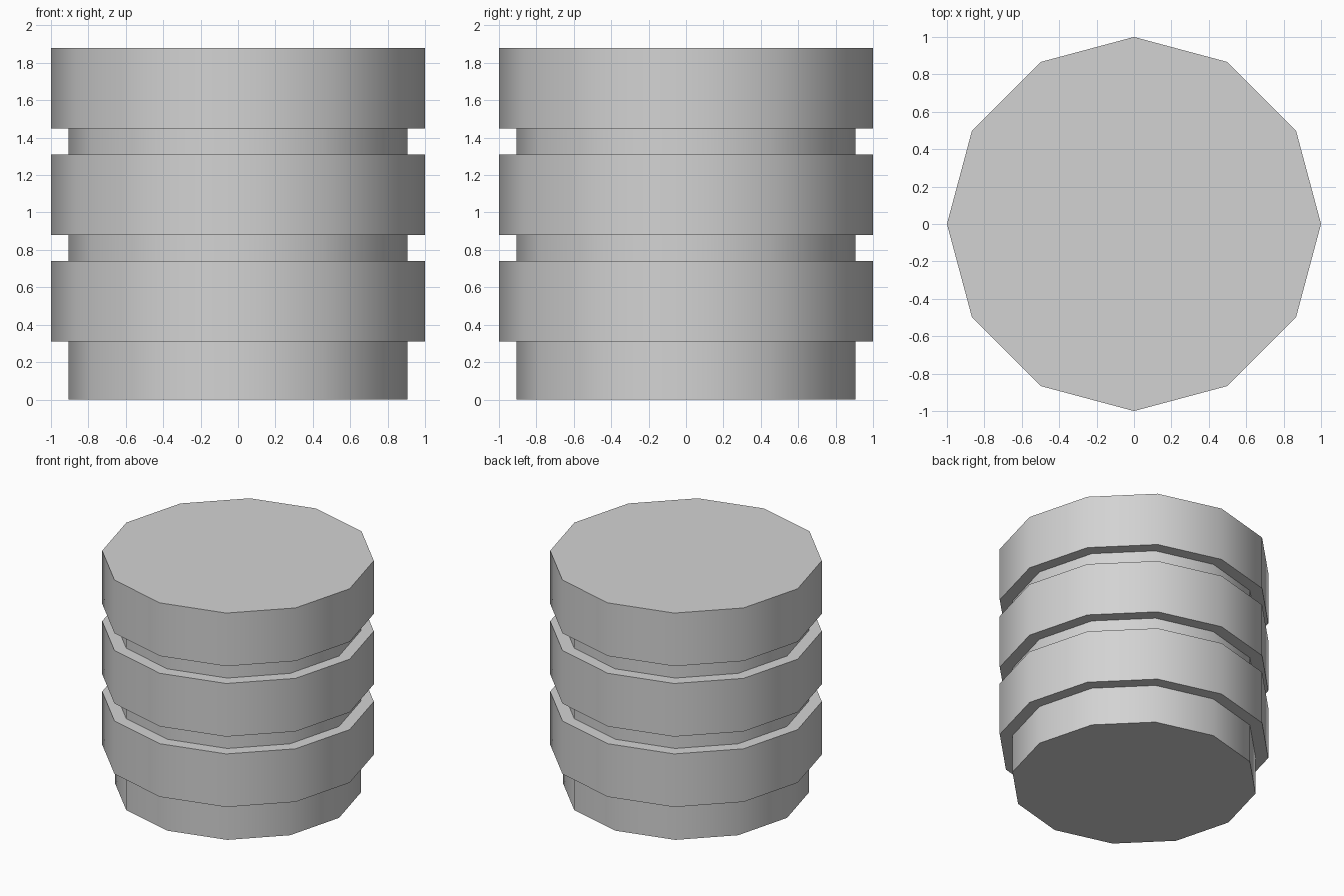
import bpy
import math

default_cube = bpy.data.objects.get("Cube")
if default_cube:
    bpy.data.objects.remove(default_cube, do_unlink=True)

SIDES = 12
CORE, BAND = 0.905, 1.0

# One flat grey for the whole solid
grey = bpy.data.materials.new("light_grey")
grey.use_nodes = True
colour = (0.65, 0.65, 0.65, 1)
grey.diffuse_color = colour
grey.node_tree.nodes["Principled BSDF"].inputs["Base Color"].default_value = colour

# Stepped profile: narrow foot, then three wide bands parted by grooves
profile = [(CORE, 0), (CORE, 0.31)]
for bottom, top in ((0.31, 0.74), (0.88, 1.31), (1.45, 1.88)):
    if bottom > 0.31:
        profile.append((CORE, bottom))
    profile += [(BAND, bottom), (BAND, top)]
    if top < 1.88:
        profile.append((CORE, top))

# Turn the profile into rings, joined by quads and closed by end caps
verts = []
for radius, z in profile:
    for i in range(SIDES):
        a = math.tau * i / SIDES
        verts.append((radius * math.cos(a), radius * math.sin(a), z))

faces = [tuple(reversed(range(SIDES)))]
for ring in range(len(profile) - 1):
    low, high = ring * SIDES, (ring + 1) * SIDES
    for i in range(SIDES):
        j = (i + 1) % SIDES
        faces.append((low + i, low + j, high + j, high + i))
faces.append(tuple(range(len(verts) - SIDES, len(verts))))

mesh = bpy.data.meshes.new("grooved_drum")
mesh.from_pydata(verts, [], faces)
mesh.materials.append(grey)
drum = bpy.data.objects.new("grooved_drum", mesh)
bpy.context.collection.objects.link(drum)

# Smooth around the sides, sharp at the steps and caps
bpy.ops.object.select_all(action="DESELECT")
drum.select_set(True)
bpy.context.view_layer.objects.active = drum
bpy.ops.object.shade_smooth_by_angle(angle=math.radians(40))
